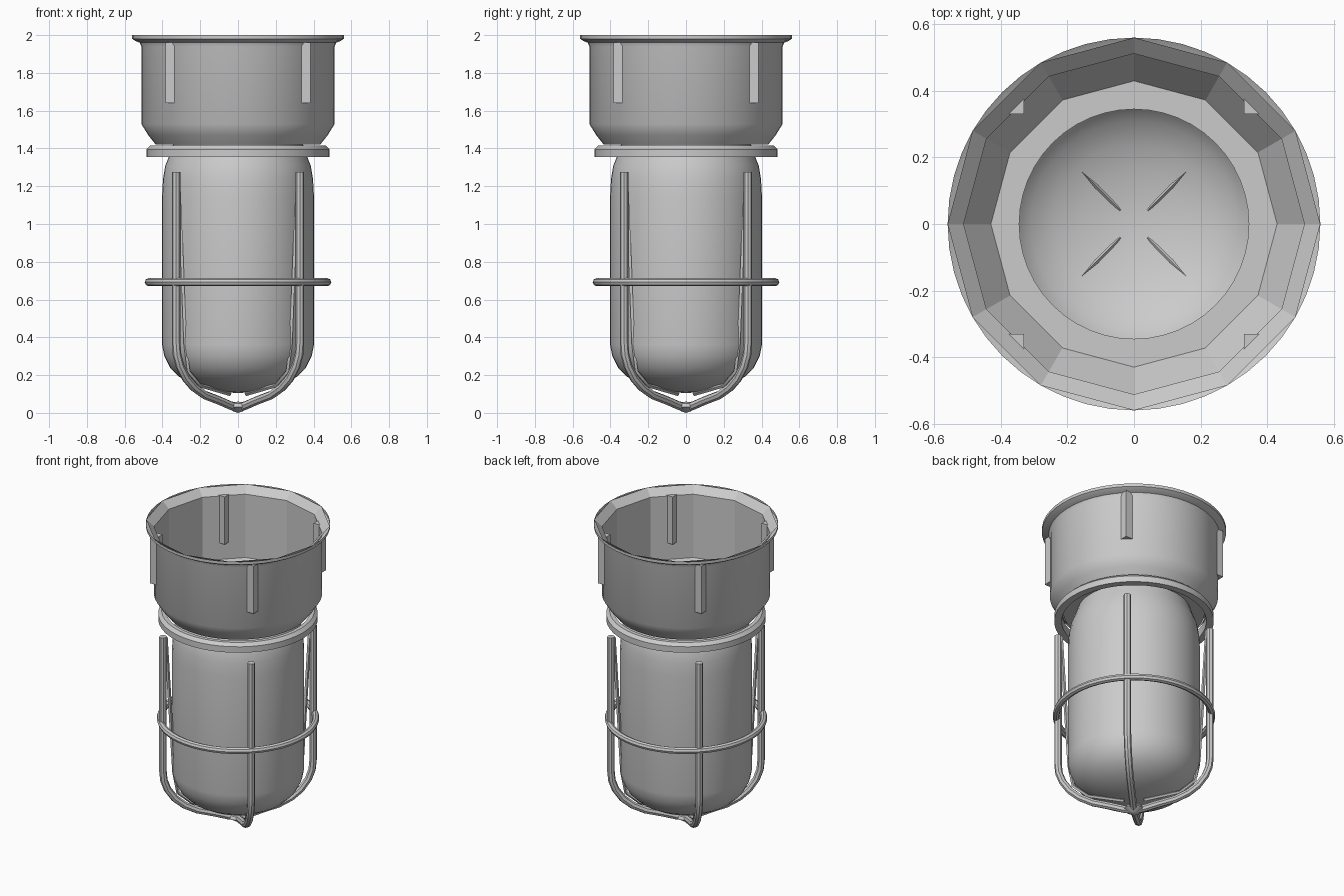
import bpy, bmesh, math
from mathutils import Vector

if "Cube" in bpy.data.objects:
    bpy.data.objects.remove(bpy.data.objects["Cube"])

grey = bpy.data.materials.new("light_grey")
grey.diffuse_color = (0.6, 0.6, 0.6, 1)
grey.use_nodes = True
grey.node_tree.nodes["Principled BSDF"].inputs["Base Color"].default_value = grey.diffuse_color


def finish(name, bm, smooth=True, inward=False):
    bmesh.ops.remove_doubles(bm, verts=bm.verts[:], dist=1e-5)
    bmesh.ops.recalc_face_normals(bm, faces=bm.faces[:])
    if inward:
        bmesh.ops.reverse_faces(bm, faces=bm.faces[:])
    me = bpy.data.meshes.new(name)
    bm.to_mesh(me)
    bm.free()
    me.materials.append(grey)
    ob = bpy.data.objects.new(name, me)
    bpy.context.collection.objects.link(ob)
    if smooth:
        bpy.ops.object.select_all(action='DESELECT')
        ob.select_set(True)
        bpy.context.view_layer.objects.active = ob
        bpy.ops.object.shade_smooth_by_angle(angle=math.radians(35))
    return ob


def revolve(name, profile, sides, closed=False, **kw):
    """Spin (radius, z) points round the z axis."""
    bm = bmesh.new()
    vs = [bm.verts.new((r, 0, z)) for r, z in profile]
    es = [bm.edges.new(p) for p in zip(vs, vs[1:])]
    if closed:
        es.append(bm.edges.new((vs[-1], vs[0])))
    bmesh.ops.spin(bm, geom=vs + es, cent=(0, 0, 0), axis=(0, 0, 1),
                   angle=2 * math.pi, steps=sides, use_merge=True)
    return finish(name, bm, **kw)


def sweep(name, path, angle, half_w, half_d, sides):
    """Tube along an (r, z) path standing in the plane at the given angle."""
    bm = bmesh.new()
    out = Vector((math.cos(angle), math.sin(angle), 0))
    side = Vector((-math.sin(angle), math.cos(angle), 0))
    pts = [out * r + Vector((0, 0, z)) for r, z in path]
    rings = []
    for i, p in enumerate(pts):
        t = (pts[min(i + 1, len(pts) - 1)] - pts[max(i - 1, 0)]).normalized()
        n = side.cross(t)
        rings.append([bm.verts.new(p + side * half_w * math.cos(a) + n * half_d * math.sin(a))
                      for a in (2 * math.pi * k / sides for k in range(sides))])
    for a, b in zip(rings, rings[1:]):
        for k in range(sides):
            j = (k + 1) % sides
            bm.faces.new((a[k], a[j], b[j], b[k]))
    bm.faces.new(rings[0])
    bm.faces.new(rings[-1])
    return finish(name, bm)


# Housing: smooth outer wall with flared rim
revolve("housing_outer", [(0.56, 2.0), (0.56, 1.98), (0.545, 1.97), (0.52, 1.96), (0.512, 1.94),
                          (0.512, 1.53), (0.475, 1.47), (0.435, 1.42)], 48)
# Housing: twelve-sided lining with floor ring
revolve("housing_lining", [(0.56, 2.0), (0.512, 1.955), (0.512, 1.53), (0.43, 1.42)],
        12, smooth=False, inward=True)
revolve("housing_floor", [(0.43, 1.42), (0.345, 1.42)], 48, smooth=False)

# Collar ring below the housing
revolve("collar", [(0.485, 1.355), (0.485, 1.395), (0.465, 1.415),
                   (0.44, 1.415), (0.44, 1.355)], 48, closed=True)

# Glass dome, open at the neck
revolve("glass_dome", [(0.345, 1.42), (0.365, 1.36), (0.385, 1.31), (0.397, 1.24), (0.402, 1.15),
                       (0.402, 0.36), (0.39, 0.3), (0.36, 0.24), (0.31, 0.19), (0.24, 0.15),
                       (0.16, 0.125), (0.08, 0.11), (0, 0.105)], 48)

# Cage: hoop, four bars with thin inner braces, bottom tip
revolve("cage_hoop", [(0.473 + 0.021 * math.cos(k * math.pi / 4),
                       0.692 + 0.021 * math.sin(k * math.pi / 4)) for k in range(8)],
        48, closed=True)
bar = [(0.463, 1.275), (0.463, 0.37), (0.457, 0.31), (0.435, 0.25), (0.39, 0.185),
       (0.33, 0.135), (0.25, 0.095), (0.14, 0.065), (0.06, 0.04), (0, 0.028)]
brace = [(0.445, 1.27), (0.395, 0.36), (0.37, 0.22), (0.28, 0.145), (0.06, 0.1)]
for i in range(4):
    a = math.pi / 4 + i * math.pi / 2
    sweep(f"cage_bar_{i + 1}", bar, a, 0.023, 0.023, 8)
    sweep(f"cage_brace_{i + 1}", brace, a, 0.011, 0.011, 4)
revolve("cage_tip", [(0, 0.06), (0.05, 0.05), (0.06, 0.032), (0.025, 0.008), (0, 0)], 16)

# Four square lugs on the housing wall
for i, (sx, sy) in enumerate(((1, 1), (-1, 1), (-1, -1), (1, -1))):
    bm = bmesh.new()
    bmesh.ops.create_cube(bm, size=1)
    for v in bm.verts:
        v.co = (sx * 0.3575 + v.co.x * 0.055, sy * 0.3575 + v.co.y * 0.055,
                1.8 + v.co.z * 0.32)
    finish(f"housing_lug_{i + 1}", bm, smooth=False)
